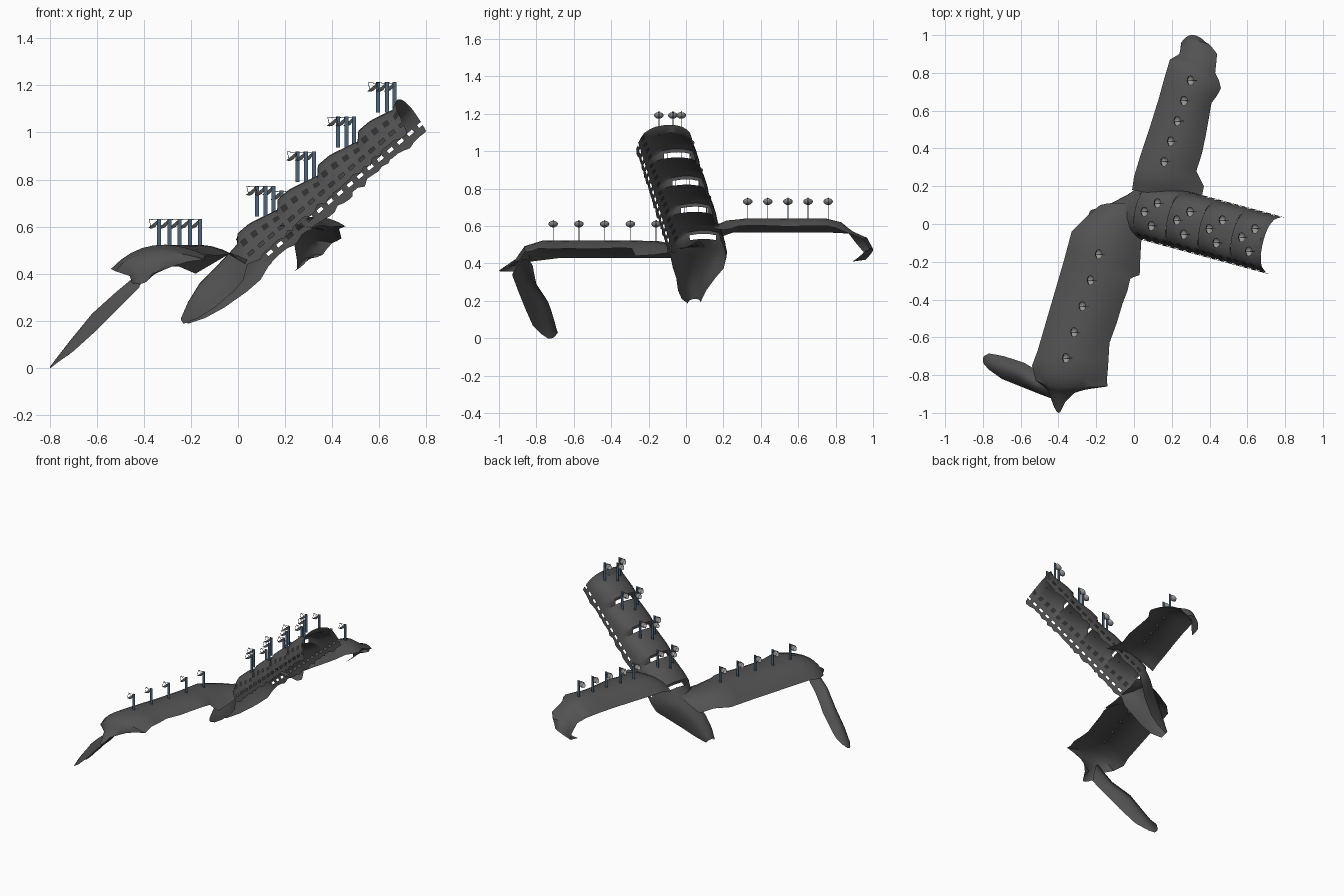
import bpy, bmesh, math, random
from mathutils import Vector as V

if "Cube" in bpy.data.objects:
    bpy.data.objects.remove(bpy.data.objects["Cube"])
random.seed(4)

def mat(name, c):
    m = bpy.data.materials.new(name)
    m.diffuse_color = (*c, 1)
    m.use_nodes = True
    m.node_tree.nodes["Principled BSDF"].inputs["Base Color"].default_value = m.diffuse_color
    return m
HULL = mat("dark_hull", (.085, .085, .085))
PANE = mat("window_dark", (.03, .03, .03))
BLUE = mat("post_blue", (.07, .13, .2))
DISH = mat("dish_grey", (.3, .3, .29))
ROD = mat("rod_dark", (.03, .03, .03))

def grid_object(name, rows, holes=(), panes=(), m=HULL):
    """Skin a grid of points; faces in holes are left out, faces in panes are dark."""
    bm = bmesh.new()
    g = [[bm.verts.new(p) for p in r] for r in rows]
    for i in range(len(g) - 1):
        for j in range(len(g[0]) - 1):
            if (i, j) not in holes:
                f = bm.faces.new((g[i][j], g[i][j+1], g[i+1][j+1], g[i+1][j]))
                f.material_index = int((i, j) in panes)
    bmesh.ops.remove_doubles(bm, verts=bm.verts, dist=.0005)
    bmesh.ops.recalc_face_normals(bm, faces=bm.faces)
    me = bpy.data.meshes.new(name)
    bm.to_mesh(me)
    bm.free()
    ob = bpy.data.objects.new(name, me)
    bpy.context.collection.objects.link(ob)
    me.materials.append(m)
    if panes:
        me.materials.append(PANE)
    bpy.context.view_layer.objects.active = ob
    ob.select_set(True)
    bpy.ops.object.shade_smooth_by_angle(angle=math.radians(40))
    ob.select_set(False)
    return ob

def arched_sheet(name, rows, n=8, rag=.006):
    """Arched sheet from rows of (left, ridge, right) points, with ragged edges."""
    out = []
    for i in range(len(rows) * 2 - 1):
        a, b = rows[i // 2], rows[min((i + 1) // 2, len(rows) - 1)]
        p = [(V(a[k:k+3]) + V(b[k:k+3])) / 2 for k in (0, 3, 6)]
        if i % 2:
            p[2] += V((random.uniform(-rag, rag), 0, random.uniform(-rag, rag)))
        line = []
        for j in range(n + 1):
            t = j / n
            line.append(p[0]*(2*t-1)*(t-1) + p[1]*4*t*(1-t) + p[2]*t*(2*t-1))
        out.append(line)
    return grid_object(name, out)

# Front wing with root fairing and curled tip
arched_sheet("front_wing", [
    (-.18, .10, .40, -.06, .11, .47, .03, .07, .52),
    (-.25, .04, .43, -.11, .01, .49, .04, -.07, .46),
    (-.33, -.04, .43, -.17, -.15, .52, .03, -.27, .44),
    (-.37, -.19, .43, -.20, -.24, .52, -.02, -.29, .48),
    (-.44, -.43, .43, -.25, -.42, .52, -.06, -.42, .48),
    (-.51, -.67, .43, -.33, -.65, .52, -.13, -.63, .48),
    (-.54, -.75, .42, -.36, -.76, .52, -.14, -.79, .48),
    (-.52, -.83, .41, -.38, -.86, .49, -.14, -.86, .46),
    (-.46, -.87, .39, -.40, -.91, .42, -.28, -.88, .43),
    (-.45, -.89, .36, -.40, -1.0, .36, -.37, -.91, .39)])

# Hanging leaf-shaped fin at the front wing tip
arched_sheet("hanging_fin", [
    (-.42, -.93, .34, -.40, -.87, .42, -.39, -.82, .39),
    (-.50, -.90, .26, -.52, -.85, .32, -.47, -.80, .29),
    (-.60, -.86, .16, -.62, -.79, .23, -.58, -.735, .19),
    (-.70, -.82, .07, -.71, -.76, .12, -.69, -.70, .08),
    (-.77, -.77, .02, -.78, -.73, .03, -.77, -.685, .03),
    (-.795, -.74, 0, -.80, -.72, 0, -.795, -.70, .01)])

# Rear wing with drooping tip
arched_sheet("rear_wing", [
    (-.01, .18, .54, .14, .16, .60, .36, .15, .59),
    (0, .25, .565, .17, .22, .63, .37, .20, .58),
    (.03, .35, .565, .18, .33, .64, .33, .28, .60),
    (.08, .50, .565, .23, .48, .64, .38, .47, .60),
    (.13, .66, .565, .28, .65, .64, .41, .64, .60),
    (.16, .77, .565, .31, .75, .64, .46, .72, .60),
    (.19, .87, .56, .32, .83, .62, .43, .80, .59),
    (.24, .90, .52, .33, .89, .57, .44, .90, .55),
    (.25, .95, .46, .31, .97, .53, .40, .95, .53),
    (.25, .96, .42, .30, 1.0, .47, .36, .98, .48),
    (.24, .89, .41, .28, .93, .44, .30, .96, .47)])

# Fuselage: stepped half shell, open underneath, with a steep torn lower flap
T = V((1, -.27, .85)).normalized()
L = V((.26, .965, 0)).normalized()
D = T.cross(L) * -1
half = [(.145, .15), (.143, .115), (.14, .1), (.13, .07), (.118, .045),
        (.095, .025), (.068, .01), (.03, .002)]
section = [(-l * 1.15, h) for l, h in half] + [(0, 0)] + [(l, h) for l, h in half[::-1]]
PER = .171
PHASES = [0, .075, .125, .25, .375, .5, .625, .75, .875]
STEPS = len(PHASES)
rows, holes, panes = [], set(), set()
for c, s, t in (((-.24, .05, .21), .22, .2), ((-.21, .05, .28), .36, .6),
                ((-.16, .06, .36), .5, .9), ((-.08, .085, .44), .7, 1),
                ((-.03, .10, .49), .9, 1)):
    rows.append([V(c) + L*l*s + D*h*t for l, h in section])
first = len(rows)
for i in range(4 * STEPS + 1):
    last = i == 4 * STEPS
    ph = PHASES[i % STEPS]
    x = (i // STEPS + ph) * PER
    bump = -.018 + .036 * (ph / .125 if ph < .125 else
                           1 if ph < .4 else (1 - ph) / .6)
    if last:
        x, bump = x + .008, .01
    line = []
    for l, h in section:
        w = max(0, 1 - h / .1)
        p = V((x, .1 - .27*x, .545 + .85*x)) + L*l + D*(h - bump*w)
        if last:
            p -= T * .025 * h / .15
        if h > .14:
            p += D * random.uniform(-.014, .006)
        line.append(p)
    rows.append(line)
    r, n, k = first + i, len(section) - 2, i % STEPS
    if k and k % 2 == 0:
        holes |= {(r, 1), (r, n - 1)}          # lower window row
        panes.add((r, 3))                      # upper window groups
    if k == 0:
        holes |= {(r, j) for j in range(6, n - 5)}  # slot in each riser
grid_object("stepped_fuselage", rows, holes, panes)

# Antenna: flat post, tilted bowl and tripod feed
def post(name, p, h):
    bpy.ops.mesh.primitive_cube_add(size=1, location=p + V((0, 0, h/2)))
    o = bpy.context.object
    o.name, o.scale = name, (.017, .004, h)
    o.data.materials.append(BLUE)

def rod(bm, a, b, r=.0012):
    d = b - a
    g = bmesh.ops.create_cone(bm, segments=4, radius1=r, radius2=r, depth=d.length)
    q = d.to_track_quat('Z', 'Y')
    for v in g["verts"]:
        v.co = q @ v.co + (a + b) / 2

AX = V((-.64, 0, .768))
U, W = V((.768, 0, .64)), V((0, 1, 0))
def antenna(p, h=.12):
    post("antenna_post", p - V((0, 0, .012)), h + .01)
    c = p + V((-.016, 0, h - .036))
    def ring(r, d):
        return [c + AX*d + (U*math.cos(a) + W*math.sin(a))*r
                for a in (k * math.tau / 12 for k in range(13))]
    grid_object("dish_bowl", [ring(0, 0), ring(.013, .003), ring(.02, .008),
                              ring(.026, .016)], m=DISH)
    bm = bmesh.new()
    rim = ring(.026, .016)
    for k in (0, 4, 8):
        rod(bm, rim[k], c + AX*.042)
    me = bpy.data.meshes.new("dish_feed")
    bm.to_mesh(me)
    bm.free()
    me.materials.append(ROD)
    bpy.context.collection.objects.link(bpy.data.objects.new("dish_feed", me))

for k in range(5):
    antenna(V((-.335 + .0435*k, -.71 + .1375*k, .515)))
    antenna(V((.185 + .035*k, .33 + .1075*k, .635)))
for k in range(4):
    for x, y in ((.08, .065), (.117, -.01), (.15, .11)):
        antenna(V((x + .172*k, y - .045*k, .655 + .147*k)))
